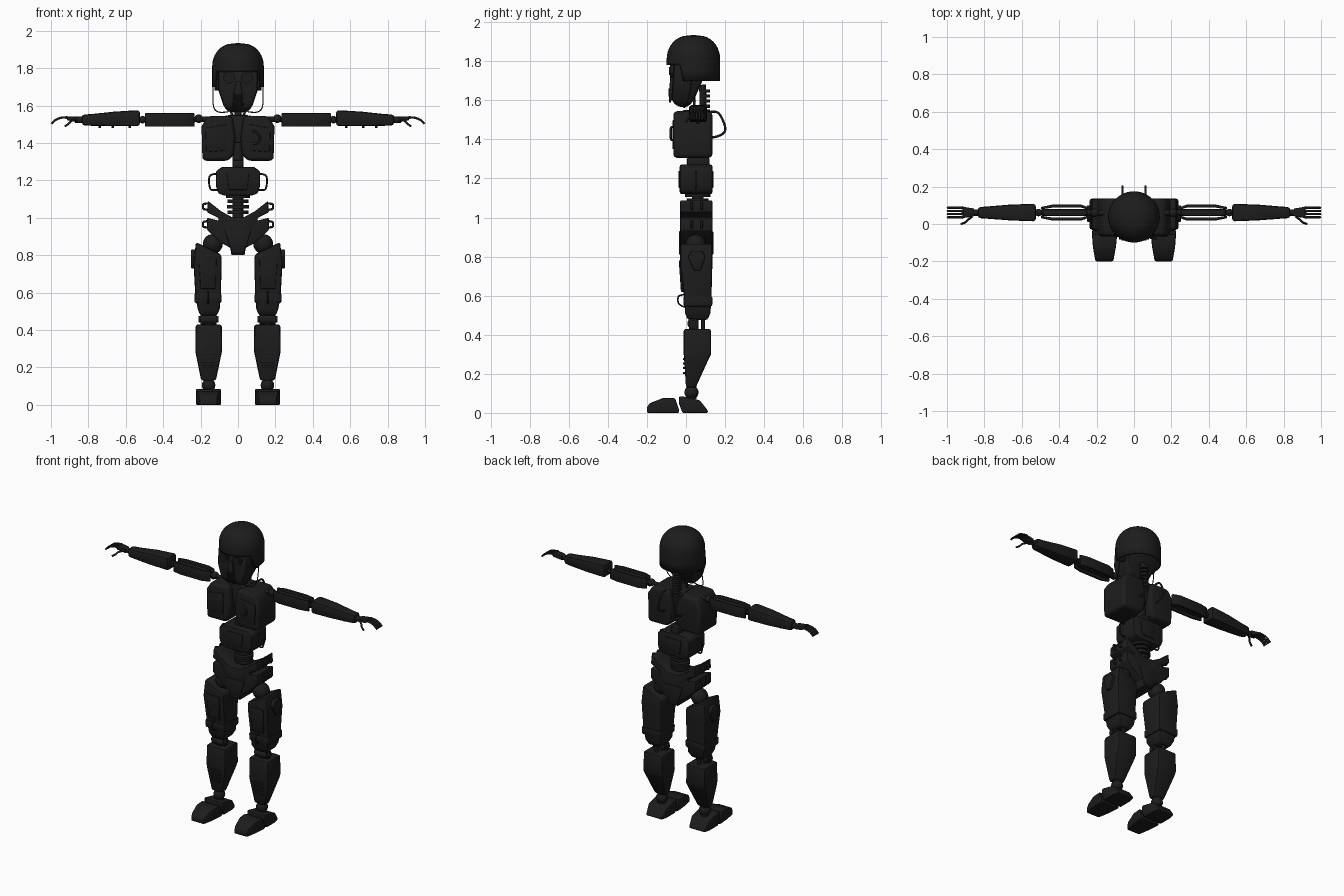
import bpy, bmesh, math
from mathutils import Vector

dark = bpy.data.materials.new("dark_shell")
dark.diffuse_color = (0.012, 0.012, 0.012, 1)


def finish(name, bm, mirror=False):
    if mirror:
        dup = bmesh.ops.duplicate(bm, geom=bm.verts[:] + bm.edges[:] + bm.faces[:])["geom"]
        for v in dup:
            if isinstance(v, bmesh.types.BMVert):
                v.co.x *= -1
    bmesh.ops.recalc_face_normals(bm, faces=bm.faces[:])
    me = bpy.data.meshes.new(name)
    bm.to_mesh(me)
    bm.free()
    me.shade_smooth()
    me.set_sharp_from_angle(angle=math.radians(35))
    me.materials.append(dark)
    ob = bpy.data.objects.new(name, me)
    bpy.context.collection.objects.link(ob)
    return ob


def skin(name, rings, bevel, mirror, seg=2):
    """Bridge rings of points into a closed, bevelled solid."""
    bm = bmesh.new()
    vs = [[bm.verts.new(p) for p in r] for r in rings]
    n = len(vs[0])
    for a, b in zip(vs, vs[1:]):
        for i in range(n):
            bm.faces.new((a[i], a[(i + 1) % n], b[(i + 1) % n], b[i]))
    bm.faces.new(vs[0])
    bm.faces.new(vs[-1])
    bmesh.ops.recalc_face_normals(bm, faces=bm.faces[:])
    if bevel:
        sharp = [e for e in bm.edges if e.calc_face_angle(0) > 0.6]
        bmesh.ops.bevel(bm, geom=sharp, offset=bevel, segments=seg, profile=0.5,
                        affect='EDGES', clamp_overlap=True)
    return finish(name, bm, mirror)


def place(axis, a, b, t):
    return {"z": (a, b, t), "x": (t, a, b), "y": (a, t, b)}[axis]


def loft(name, secs, axis="z", bevel=0.01, mirror=True):
    """Sections (t, a0, a1, b0, b1); t may be a pair for a slanted end."""
    rings = []
    for t, a0, a1, b0, b1 in secs:
        t0, t1 = t if isinstance(t, tuple) else (t, t)
        rings.append([place(axis, a0, b0, t0), place(axis, a1, b0, t1),
                      place(axis, a1, b1, t1), place(axis, a0, b1, t0)])
    return skin(name, rings, bevel, mirror)


def prism(name, pts, axis, lo, hi, bevel=0.008, mirror=True, seg=2):
    return skin(name, [[place(axis, a, b, t) for a, b in pts] for t in (lo, hi)], bevel, mirror, seg)


def rod(name, p, q, r1, r2=None, mirror=True, sides=20):
    p, q = Vector(p), Vector(q)
    d = q - p
    m = d.to_track_quat('Z', 'Y').to_matrix().to_4x4()
    m.translation = (p + q) / 2
    bm = bmesh.new()
    bmesh.ops.create_cone(bm, cap_ends=True, segments=sides, radius1=r1,
                          radius2=r1 if r2 is None else r2, depth=d.length, matrix=m)
    return finish(name, bm, mirror)


def ball(name, c, r, mirror=True):
    bm = bmesh.new()
    bmesh.ops.create_uvsphere(bm, u_segments=20, v_segments=12, radius=r)
    bmesh.ops.translate(bm, verts=bm.verts[:], vec=c)
    return finish(name, bm, mirror)


def tube(name, pts, r, mirror=True):
    cu = bpy.data.curves.new(name, 'CURVE')
    cu.dimensions = '3D'
    cu.bevel_depth, cu.bevel_resolution, cu.use_fill_caps = r, 2, True
    for s in ((1, -1) if mirror else (1,)):
        sp = cu.splines.new('NURBS')
        sp.points.add(len(pts) - 1)
        for p, c in zip(sp.points, pts):
            p.co = (c[0] * s, c[1], c[2], 1)
        sp.order_u, sp.use_endpoint_u, sp.resolution_u = 3, True, 5
    cu.materials.append(dark)
    bpy.context.collection.objects.link(bpy.data.objects.new(name, cu))


# Helmet dome: side skirt drops lower than the brow
bm = bmesh.new()
N, rows = 48, []
for k in range(12):
    row = []
    for i in range(N):
        a = 2 * math.pi * i / N
        low = 1.78 if math.sin(a) < -0.45 else 1.70
        if k < 2:
            r, z = 1.0, low + (1.81 - low) * k / 2
        else:
            t = (k - 2) / 10 * math.pi / 2
            r, z = math.cos(t) ** 0.8, 1.81 + 0.125 * math.sin(t)
        row.append(bm.verts.new((0.138 * r * math.cos(a), 0.038 + 0.137 * r * math.sin(a), z)))
    rows.append(row)
top = bm.verts.new((0, 0.038, 1.935))
for lo, hi in zip(rows[:-1], rows[1:-1]):
    for i in range(N):
        bm.faces.new((lo[i], lo[(i + 1) % N], hi[(i + 1) % N], hi[i]))
for i in range(N):
    bm.faces.new((rows[-2][i], rows[-2][(i + 1) % N], top))
bmesh.ops.delete(bm, geom=rows[-1], context='VERTS')
sol = finish("helmet", bm).modifiers.new("thickness", 'SOLIDIFY')
sol.thickness = 0.012

# Face, eyes, mouth grille, chin strap
loft("face", [(1.565, -.055, .055, -.04, .01), (1.60, -.078, .078, -.075, .04),
              (1.69, -.108, .108, -.07, .08), (1.80, -.108, .108, -.06, .12)], bevel=.018, mirror=False)
rod("eye_ring", (.048, -.04, 1.75), (.048, -.082, 1.75), .032)
rod("eye_lens", (.048, -.08, 1.75), (.048, -.088, 1.75), .02)
loft("nose_guard", [(1.60, -.03, .03, -.082, -.05), (1.68, -.022, .022, -.084, -.05),
                    (1.73, -.012, .012, -.08, -.05)], bevel=.005, mirror=False)
for x in (-.02, 0, .02):
    rod("mouth_bar", (x, -.082, 1.59), (x * .7, -.085, 1.66), .005, mirror=False, sides=8)
rod("ear_disc", (.10, .03, 1.71), (.125, .03, 1.71), .03)
tube("chin_strap", [(.132, .03, 1.72), (.136, .02, 1.63), (.128, 0, 1.575), (.09, -.01, 1.56), (.05, -.015, 1.568)], .003)

# Neck
rod("neck_core", (0, .09, 1.48), (0, .085, 1.68), .018, mirror=False)
for k in range(6):
    z = 1.51 + k * .026
    rod("neck_disc", (0, .096, z), (0, .096, z + .016), .027, mirror=False)
tube("neck_hose", [(.03, .03, 1.53), (.04, .05, 1.58), (.035, .04, 1.63)], .007)

# Chest halves, spine and back handles
prism("chest_half", [(.014, 1.43), (.022, 1.34), (.05, 1.305), (.19, 1.305), (.195, 1.49), (.16, 1.545), (.03, 1.545)],
      "y", -.065, .135, .022, seg=4)
prism("breast_plate", [(.06, 1.36), (.17, 1.35), (.175, 1.48), (.06, 1.50)], "y", -.07, .0, .006)
tube("chest_hose", [(.07, -.06, 1.46), (.09, -.078, 1.47), (.125, -.078, 1.43), (.10, -.078, 1.39), (.07, -.06, 1.40)], .006, False)
loft("sternum", [(1.40, -.02, .02, -.03, .1), (1.55, -.06, .06, -.02, .11)], mirror=False)
tube("back_handle", [(.062, .12, 1.54), (.062, .15, 1.545), (.062, .175, 1.53), (.062, .205, 1.46),
                     (.062, .195, 1.43), (.062, .15, 1.41), (.062, .12, 1.41)], .006)
rod("spine", (0, .06, 1.0), (0, .06, 1.46), .03, mirror=False)
loft("upper_spine_block", [(1.26, -.03, .03, .005, .12), (1.31, -.03, .03, .005, .12)], mirror=False)

# Waist
W = [(.105, 1.13), (.118, 1.17), (.118, 1.25), (.085, 1.272)]
W = [(.075, 1.12)] + W
prism("waist_block", W + [(-x, z) for x, z in reversed(W)], "y", -.032, .135, .01, False)
prism("waist_panel", [(-.05, 1.15), (.05, 1.15), (.06, 1.24), (-.06, 1.24)], "y", -.038, .14, .005, False)
tube("waist_handle", [(.11, .05, 1.235), (.145, .05, 1.235), (.157, .05, 1.21), (.152, .05, 1.16),
                      (.14, .05, 1.145), (.10, .05, 1.15)], .005)
for z, r in ((1.02, .055), (1.05, .06), (1.08, .055), (1.105, .065)):
    rod("lumbar_disc", (0, .06, z), (0, .06, z + .018), r, mirror=False, sides=28)

# Pelvis with two prongs each side
P = [(.035, .80), (.042, .84), (.09, .865), (.165, .935), (.165, 1.0), (.105, .985),
     (.105, 1.0), (.165, 1.03), (.16, 1.09), (.09, 1.035), (.035, 1.005)]
prism("pelvis", P + [(-x, z) for x, z in reversed(P)], "y", -.03, .135, .005, False)
prism("groin_plate", [(-.03, .81), (.03, .81), (.07, .93), (-.07, .93)], "y", -.036, .14, .004, False)
for z in (.965, 1.06):
    tube("hip_clip", [(.15, .03, z + .016), (.185, .03, z + .018), (.188, .03, z), (.185, .03, z - .018), (.15, .03, z - .016)], .006)
    tube("hip_clip_rear", [(.15, .08, z + .016), (.185, .08, z + .018), (.188, .08, z), (.185, .08, z - .018), (.15, .08, z - .016)], .006)

# Upper leg
ball("hip_ball", (.135, .05, .86), .053)
loft("thigh", [(.475, .115, .20, .01, .11), (.51, .098, .215, -.005, .125), (.58, .092, .228, -.008, .13),
               (.76, .087, .238, -.03, .135), ((.805, .87), .09, .225, -.03, .135)], bevel=.012)
prism("thigh_side_plate", [(.01, .80), (.03, .83), (.08, .83), (.10, .80), (.075, .73), (.04, .73)], "x", .22, .252, .005)
loft("thigh_band", [(.545, .088, .232, -.012, .134), (.595, .088, .234, -.014, .136)], bevel=.008)
loft("thigh_front_panel", [(.62, .12, .20, -.026, .0), (.78, .115, .21, -.037, .0)], bevel=.004)
tube("thigh_handle", [(.16, .0, .605), (.16, -.035, .605), (.16, -.043, .585), (.16, -.038, .55), (.16, .0, .54)], .004)

# Knee
rod("knee_axle", (.115, .035, .458), (.20, .035, .458), .028)
rod("knee_cap", (.105, .035, .458), (.21, .035, .458), .017)
rod("knee_post", (.157, .04, .40), (.157, .04, .50), .025)
rod("knee_piston", (.157, .088, .38), (.157, .088, .51), .01)

# Lower leg
loft("shin", [(.13, .118, .197, .0, .05), (.28, .087, .227, -.01, .118), (.30, .085, .228, -.012, .128),
              (.43, .087, .226, -.012, .128)], bevel=.012)
for k in range(4):
    z = .20 + k * .024
    loft("shin_vent", [(z, .125, .19, -.016, .01), (z + .01, .125, .19, -.016, .01)], bevel=.002)

# Ankle and foot
ball("ankle_ball", (.157, .028, .105), .036)
rod("ankle_post", (.157, .028, .07), (.157, .028, .15), .026)
loft("foot_heel", [(-.035, .09, .225, .045, .085), (-.018, .09, .225, 0, .085), (.07, .09, .225, 0, .065),
                   (.112, .1, .215, 0, .012)], axis="y", bevel=.008)
loft("foot_toe", [(-.2, .112, .205, 0, .03), (-.185, .108, .209, 0, .05), (-.12, .096, .22, 0, .075),
                  (-.055, .09, .225, 0, .075), (-.035, .09, .225, 0, .012)], axis="y", bevel=.007)

# Shoulder and upper arm: segmented core between two bowed shells
rod("shoulder_rod", (.05, .06, 1.53), (.26, .06, 1.525), .014)
ball("shoulder_ball", (.21, .06, 1.53), .023)
for k in range(9):
    x = .24 + k * .029
    rod("arm_core_segment", (x, .061, 1.523), (x + .022, .061, 1.523), .018)
rod("arm_core", (.23, .061, 1.523), (.54, .061, 1.523), .012)
for s in (1, -1):
    prism("upper_arm_shell", [(x, .061 + s * d) for x, d in ((.232, .024), (.28, .042), (.44, .042), (.498, .03),
          (.498, .017), (.44, .026), (.28, .026), (.232, .012))], "z", 1.488, 1.56, .005)
loft("upper_arm_plate", [(.25, .043, .079, 1.495, 1.553), (.49, .043, .079, 1.495, 1.553)], axis="x", bevel=.012)
ball("elbow_ball", (.51, .061, 1.525), .02)

# Forearm and wrist
loft("forearm", [(.525, .014, .108, 1.49, 1.576), (.66, .019, .104, 1.49, 1.568), (.78, .028, .094, 1.492, 1.555),
                 (.835, .032, .09, 1.495, 1.552)], axis="x", bevel=.014)
for x in (.58, .67, .74):
    rod("forearm_peg", (x, .061, 1.48), (x, .061, 1.50), .007, sides=10)
rod("wrist", (.82, .061, 1.523), (.87, .061, 1.525), .017)

# Hand: palm, four curled fingers and thumb
loft("palm", [(.855, .04, .083, 1.51, 1.54), (.915, .032, .092, 1.522, 1.543)], axis="x", bevel=.006)
for k in range(4):
    y = .036 + k * .017
    tube("finger", [(.88, .061 + (y - .061) * .7, 1.53), (.92, y, 1.54), (.96, y, 1.532), (.982, y, 1.52), (.997, y, 1.502)], .006)
    ball("knuckle", (.918, y, 1.537), .008)
tube("thumb", [(.865, .04, 1.525), (.895, .018, 1.52), (.90, .008, 1.505), (.925, 0, 1.49)], .006)
